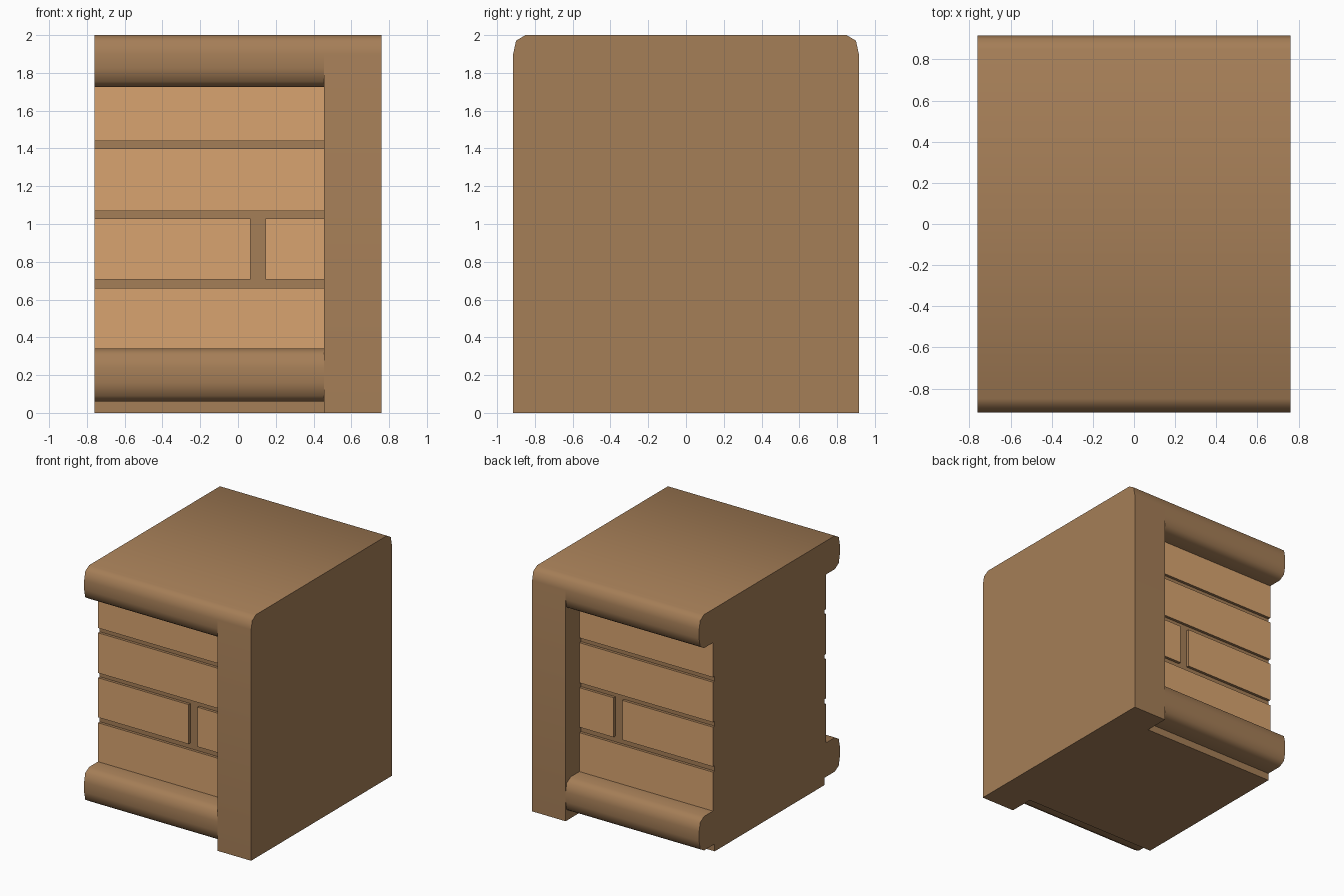
import bpy, bmesh, math

if "Cube" in bpy.data.objects:
    bpy.data.objects.remove(bpy.data.objects["Cube"])

X0, X1, X2 = -0.76, 0.455, 0.76   # open end, pillar start, pillar end
D = 0.915                         # half depth of rails and pillar
CORE, BRICK = 0.712, 0.735        # half depth of mortar and brick faces


def material(name, rgb):
    m = bpy.data.materials.new(name)
    lin = [((c / 255 + 0.055) / 1.055) ** 2.4 for c in rgb]
    m.diffuse_color = (*lin, 1)
    m.use_nodes = True
    m.node_tree.nodes["Principled BSDF"].inputs["Base Color"].default_value = m.diffuse_color
    return m


STONE = material("dark brown stone", (165, 126, 87))
CLAY = material("light brown brick", (216, 164, 112))


def finish(name, bm, mat):
    bmesh.ops.recalc_face_normals(bm, faces=bm.faces)
    me = bpy.data.meshes.new(name)
    bm.to_mesh(me)
    bm.free()
    me.materials.append(mat)
    for p in me.polygons:
        p.use_smooth = True
    me.set_sharp_from_angle(angle=math.radians(55))
    ob = bpy.data.objects.new(name, me)
    bpy.context.collection.objects.link(ob)
    return ob


def extrude_profile(name, half, xa, xb, mat):
    """Mirror a half profile of (y, z) points and extrude it along x."""
    pts = half + [(-y, z) for y, z in reversed(half)]
    bm = bmesh.new()
    face = bm.faces.new([bm.verts.new((xa, y, z)) for y, z in pts])
    ext = bmesh.ops.extrude_face_region(bm, geom=[face], use_keep_orig=True)
    verts = [v for v in ext["geom"] if isinstance(v, bmesh.types.BMVert)]
    bmesh.ops.translate(bm, vec=(xb - xa, 0, 0), verts=verts)
    return finish(name, bm, mat)


def round_top(z):
    """Rounded upper edge, going upwards."""
    return [(D, z - 0.1), (D - 0.015, z - 0.03), (D - 0.065, z)]


def round_bottom(z):
    """Rounded lower edge, going upwards."""
    return [(D - 0.065, z), (D - 0.015, z + 0.03), (D, z + 0.1)]


# wall core with its lower rail and top coping
wall = ([(CORE, 0), (CORE, 0.06)] + round_bottom(0.06) + round_top(0.34)
        + [(CORE, 0.34), (CORE, 1.725)] + round_bottom(1.725) + round_top(2))
extrude_profile("wall_with_rails", wall, X0, X1, STONE)

# end pillar
extrude_profile("end_pillar", [(D, 0)] + round_top(2), X1, X2, STONE)


# bricks on both faces
def brick(name, xa, xb, za, zb, side):
    bm = bmesh.new()
    bmesh.ops.create_cube(bm, size=1)
    for v in bm.verts:
        v.co = (xb if v.co.x > 0 else xa,
                side * (BRICK if v.co.y > 0 else CORE),
                zb if v.co.z > 0 else za)
    finish(name, bm, CLAY)


rows = [(0.34, 0.66, [(X0, X1)]),
        (0.705, 1.03, [(X0, 0.065), (0.145, X1)]),
        (1.07, 1.40, [(X0, X1)]),
        (1.44, 1.725, [(X0, X1)])]
for side, label in ((-1, "front"), (1, "back")):
    for i, (za, zb, spans) in enumerate(rows):
        for j, (xa, xb) in enumerate(spans):
            brick(f"{label}_brick_{i}_{j}", xa, xb, za, zb, side)
            # brown end plate: the open end of the wall is one dark colour
            end = bpy.data.objects[f"{label}_brick_{i}_{j}"]
            end.data.materials.append(STONE)
            for p in end.data.polygons:
                if abs(p.normal.y) < 0.5:
                    p.material_index = 1
